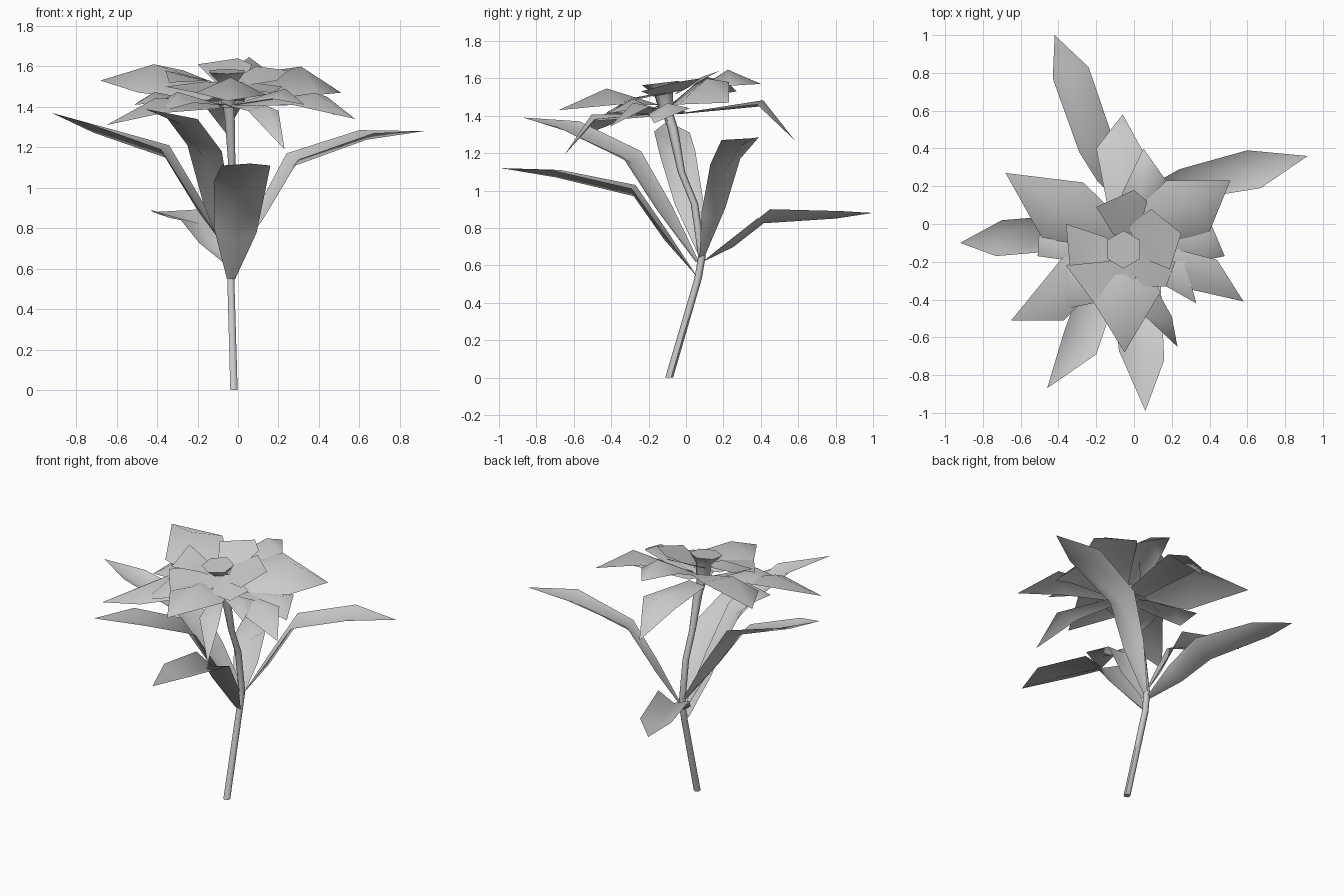
import bpy, bmesh, math
from mathutils import Vector as V

if "Cube" in bpy.data.objects:
    bpy.data.objects.remove(bpy.data.objects["Cube"])


def make(name, verts, faces, sheet=True):
    me = bpy.data.meshes.new(name)
    me.from_pydata([tuple(v) for v in verts], [], faces)
    bm = bmesh.new()
    bm.from_mesh(me)
    bmesh.ops.recalc_face_normals(bm, faces=bm.faces)
    # open sheets (petals, leaves) face upward
    if sheet and sum(f.normal.z for f in bm.faces) < 0:
        bmesh.ops.reverse_faces(bm, faces=bm.faces)
    bm.to_mesh(me)
    bm.free()
    for p in me.polygons:
        p.use_smooth = True
    ob = bpy.data.objects.new(name, me)
    bpy.context.collection.objects.link(ob)
    return ob


def tube(name, path, sides=6, tilt=0.0):
    """Six-sided tube through (x, y, z, radius) stations."""
    verts, faces = [], []
    for x, y, z, r in path:
        for i in range(sides):
            a = math.tau * i / sides + math.pi / 6
            verts.append((x + r * math.cos(a), y + r * math.sin(a),
                          z + tilt * r * math.sin(a)))
    for k in range(len(path) - 1):
        for i in range(sides):
            j = (i + 1) % sides
            faces.append((k * sides + i, k * sides + j,
                          (k + 1) * sides + j, (k + 1) * sides + i))
    faces += [tuple(range(sides))[::-1],
              tuple(range((len(path) - 1) * sides, len(path) * sides))]
    ob = make(name, verts, faces, sheet=False)
    bpy.ops.object.select_all(action='DESELECT')
    bpy.context.view_layer.objects.active = ob
    ob.select_set(True)
    bpy.ops.object.shade_smooth_by_angle(angle=math.radians(61))


def leaf(name, base, l1, r1, l2, r2, tip, fold=0.05):
    """Leaf folded along a lower middle rib, wide soon after its root."""
    b, l1, r1, l2, r2, t = map(V, (base, l1, r1, l2, r2, tip))
    down = V((0, 0, -fold))
    w = (r1 - l1) * 0.08
    c = b.lerp((l1 + r1) / 2, 0.5)
    h = (r1 - l1) * 0.4
    verts = [b - w, b, b + w, c - h, c + down, c + h,
             l1, (l1 + r1) / 2 + down, r1,
             l2, (l2 + r2) / 2 + down * 0.8, r2, t]
    faces = []
    for k in (0, 3, 6):
        faces += [(k, k + 1, k + 4, k + 3), (k + 1, k + 2, k + 5, k + 4)]
    make(name, verts, faces + [(9, 10, 12), (10, 11, 12)])


def petal(name, base, left, right, tip, lift):
    """Petal with a raised middle ridge and a narrower root."""
    b, l, r, t = map(V, (base, left, right, tip))
    m = ((l + r) / 2).lerp(t, 0.12) + V((0, 0, lift))
    w = (r - l) * 0.25
    make(name, [b - w, b, b + w, l, m, r, t],
         [(0, 1, 4, 3), (1, 2, 5, 4), (3, 4, 6), (4, 5, 6)])


# Stem and flower centre
tube("stem", [(-.02, -.09, 0, .021), (-.035, .065, .53, .02),
              (-.03, .085, .65, .02), (-.03, .045, .93, .02),
              (-.03, -.025, 1.1, .02), (-.04, -.07, 1.33, .028),
              (-.05, -.1, 1.42, .03)])
tube("flower_centre", [(-.05, -.1, 1.40, .035), (-.05, -.12, 1.52, .05),
                       (-.055, -.135, 1.575, .1)], tilt=.12)

# Leaves: base, inner pair of edges, outer pair of edges, tip
leaf("leaf_right", (-.02, .085, .64), (.24, .29, 1.17), (.30, .13, 1.14),
     (.60, .39, 1.285), (.67, .19, 1.27), (.92, .36, 1.28))
leaf("leaf_left", (-.03, .08, .66), (-.34, .05, 1.21), (-.38, -.14, 1.19),
     (-.70, .02, 1.31), (-.73, -.17, 1.315), (-.92, -.10, 1.37))
leaf("leaf_back", (-.04, .09, .62), (-.29, .38, .85), (-.11, .45, .90),
     (-.43, .77, .89), (-.24, .83, .89), (-.42, 1.0, .88))
leaf("leaf_front", (-.035, .05, .55), (-.12, -.27, 1.03), (.14, -.29, 1.01),
     (-.08, -.67, 1.11), (.16, -.72, 1.11), (.06, -.99, 1.12))
leaf("leaf_front_left", (-.04, .06, .62), (-.25, -.24, 1.21),
     (-.08, -.34, 1.18), (-.37, -.57, 1.37), (-.20, -.69, 1.34),
     (-.46, -.87, 1.39))

# Petals in three layers: left corner, right corner, tip
upper = [
    ((-.27, .22, 1.58), (-.49, -.07, 1.47), (-.68, .27, 1.53)),
    ((.17, .23, 1.58), (.40, -.04, 1.46), (.51, .23, 1.47)),
    ((-.06, .17, 1.56), (.17, .23, 1.56), (.05, .40, 1.57)),
    ((-.21, -.42, 1.47), (.14, -.36, 1.46), (-.05, -.68, 1.43)),
]
lower = [
    ((-.20, .40, 1.45), (.05, .38, 1.46), (-.06, .58, 1.27)),
    ((.40, .02, 1.44), (.34, -.2, 1.41), (.48, -.17, 1.36)),
    ((.44, -.19, 1.45), (.27, -.34, 1.41), (.58, -.41, 1.34)),
    ((.20, -.49, 1.38), (.05, -.48, 1.38), (.23, -.65, 1.19)),
    ((-.38, -.18, 1.44), (-.37, -.51, 1.37), (-.65, -.51, 1.31)),
    ((-.50, 0, 1.42), (-.30, -.2, 1.43), (-.51, -.17, 1.41)),
    ((.17, -.33, 1.44), (.27, -.2, 1.45), (.33, -.42, 1.41)),
    ((-.36, -.2, 1.44), (-.22, -.42, 1.42), (-.37, -.45, 1.38)),
]
inner = [
    ((-.20, .09, 1.61), (.07, .12, 1.61), (0, .18, 1.64)),
    ((.09, .08, 1.60), (.19, -.24, 1.53), (.25, -.05, 1.58)),
    ((-.36, 0, 1.58), (-.14, -.2, 1.53), (-.34, -.22, 1.52)),
    ((-.36, -.22, 1.50), (0, -.36, 1.48), (-.21, -.42, 1.47)),
    ((.22, -.2, 1.50), (.04, -.33, 1.48), (.17, -.33, 1.47)),
]
for layer, root, lift, rows in (("upper", 1.46, .085, upper),
                                ("lower", 1.41, .05, lower),
                                ("inner", 1.52, .0, inner)):
    for i, (l, r, t) in enumerate(rows):
        # root leans a little from the flower axis toward the petal
        axis = V((-.05, -.1, root))
        out = V((t[0], t[1], root)) - axis
        petal(f"{layer}_petal_{i + 1}", axis + out.normalized() * .05,
              l, r, t, lift)
